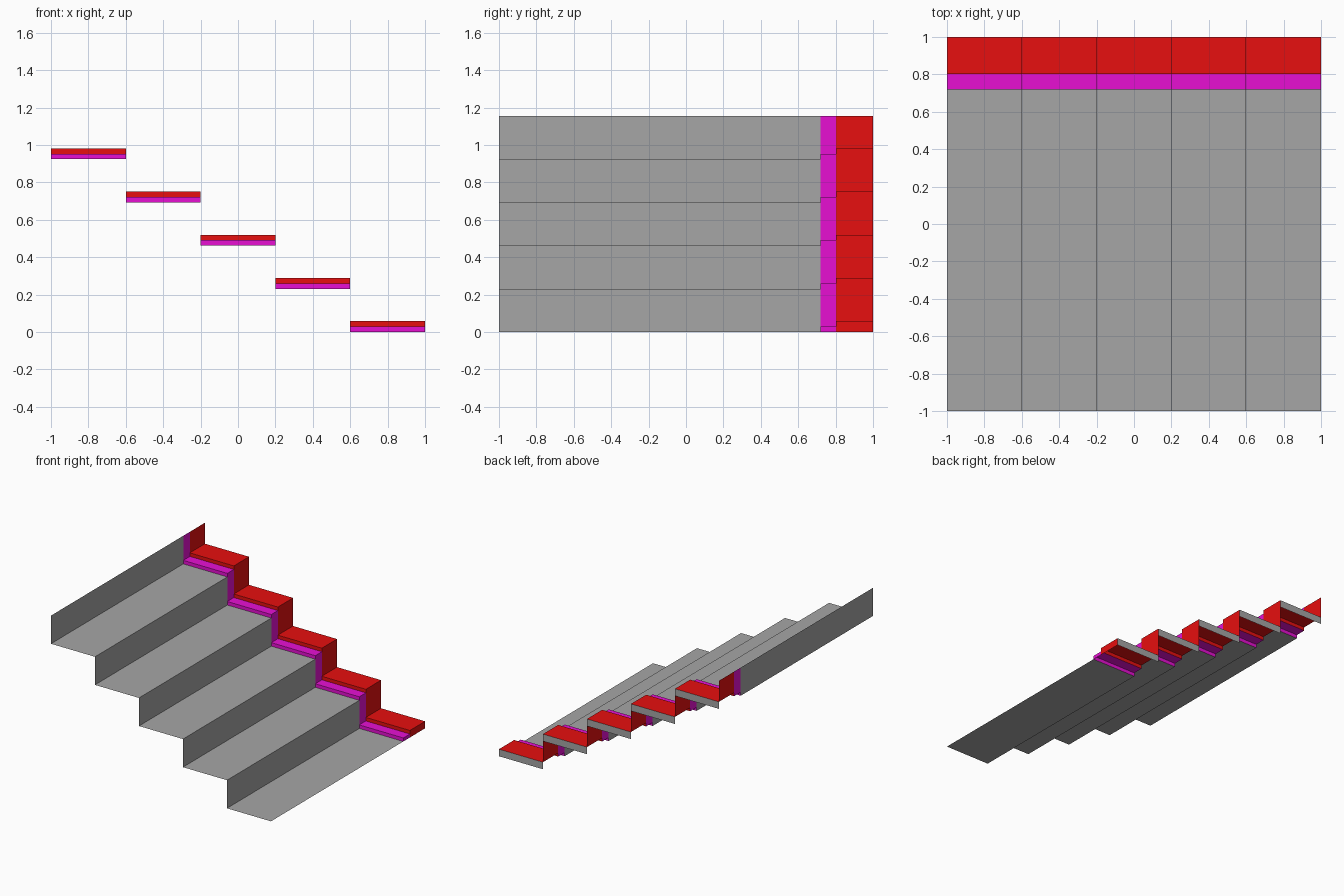
import bpy, bmesh

if "Cube" in bpy.data.objects:
    bpy.data.objects.remove(bpy.data.objects["Cube"])

STEPS, RUN, RISE = 5, 0.4, 0.231
LIP = 0.029                      # height of each curb layer
Y_FRONT, Y_MID, Y_IN, Y_BACK = -1.0, 0.718, 0.803, 1.0


def material(name, rgb):
    m = bpy.data.materials.new(name)
    m.diffuse_color = (*rgb, 1.0)
    m.use_nodes = True
    m.node_tree.nodes["Principled BSDF"].inputs["Base Color"].default_value = m.diffuse_color
    return m


GREY = material("stone grey", (0.38, 0.38, 0.38))
MAGENTA = material("magenta", (0.80, 0.005, 0.65))
RED = material("red", (0.82, 0.005, 0.005))


def make_object(name, quads, mat):
    bm = bmesh.new()
    for q in quads:
        bm.faces.new([bm.verts.new(p) for p in q])
    bmesh.ops.remove_doubles(bm, verts=bm.verts, dist=1e-5)
    me = bpy.data.meshes.new(name)
    bm.to_mesh(me)
    bm.free()
    me.materials.append(mat)
    ob = bpy.data.objects.new(name, me)
    bpy.context.collection.objects.link(ob)


def profile(lift):
    """Zigzag of (x, z) from the low right end to the top left end."""
    pts = [(1.0, 0.0)] if lift else []
    for i in range(STEPS):
        x, z = 1 - i * RUN, i * RISE + lift
        pts += [(x, z), (x - RUN, z)]
    return pts + [(-1.0, STEPS * RISE)]


def sheet(y0, y1, lift):
    """Treads and risers swept along y, facing up and to the right."""
    p = profile(lift)
    return [[(a[0], y0, a[1]), (a[0], y1, a[1]), (b[0], y1, b[1]), (b[0], y0, b[1])]
            for a, b in zip(p, p[1:])]


def strips(y, z0, z1, back=False):
    """Upright strips along the edge of each tread."""
    out = []
    for i in range(STEPS):
        xr, zb = 1 - i * RUN, i * RISE
        xl = xr - RUN
        q = [(xl, y, zb + z0), (xr, y, zb + z0), (xr, y, zb + z1), (xl, y, zb + z1)]
        out.append(q[::-1] if back else q)
    return out


# Main stair flight
make_object("stair_flight", sheet(Y_FRONT, Y_MID, 0), GREY)
# Lower curb layer with its front lip
make_object("lower_curb", sheet(Y_MID, Y_IN, LIP) + strips(Y_MID, 0, LIP), MAGENTA)
# Upper curb layer with its front lip
make_object("upper_curb", sheet(Y_IN, Y_BACK, 2 * LIP) + strips(Y_IN, LIP, 2 * LIP), RED)
# Grey backs of the curb
make_object("curb_back", strips(Y_BACK, 0, 2 * LIP, back=True), GREY)
